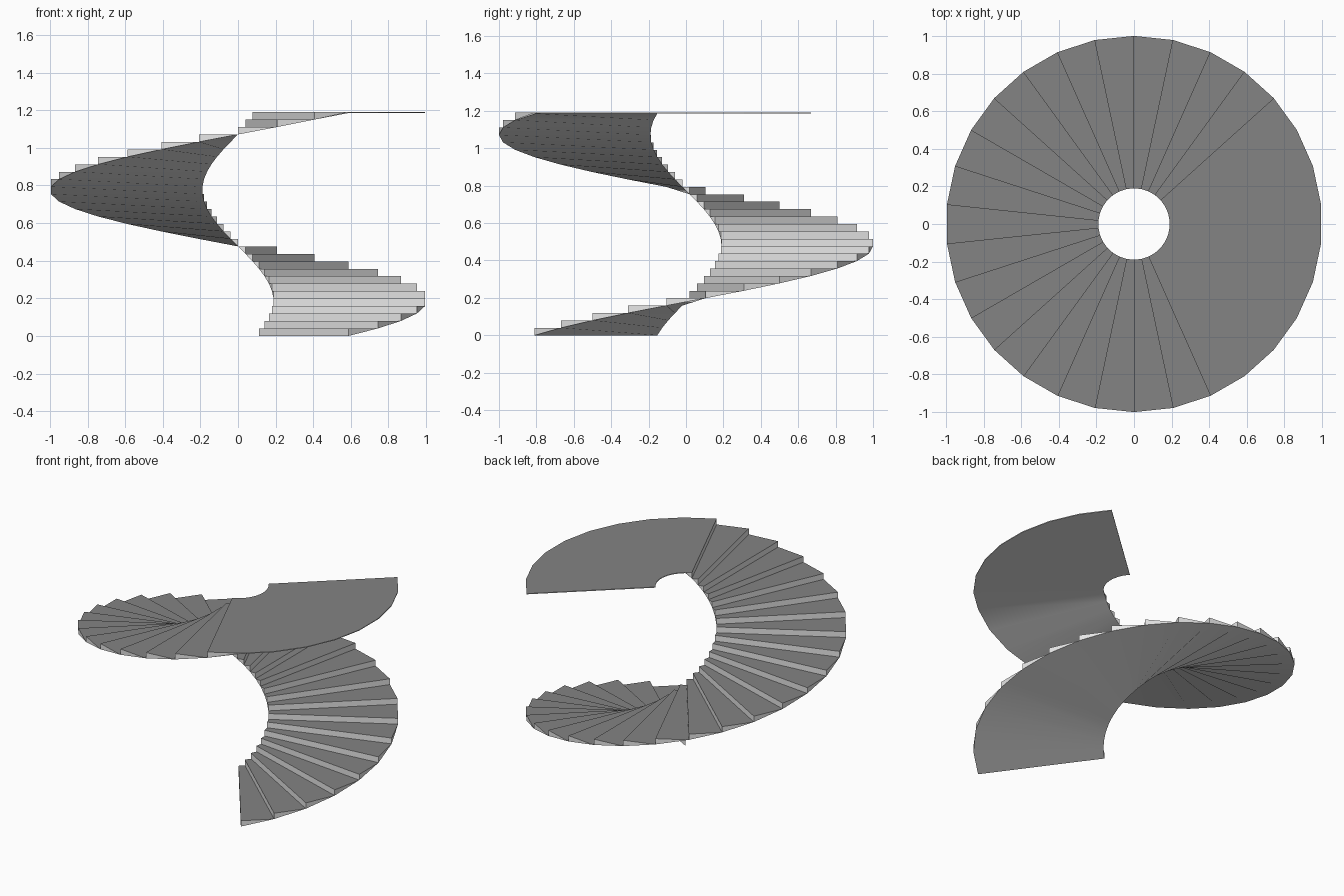
import bpy, bmesh, math

if "Cube" in bpy.data.objects:
    bpy.data.objects.remove(bpy.data.objects["Cube"])

N, SECT = 30, math.radians(12)        # steps, angle of each step
START = math.radians(-54)
H = 1.19 / N                          # riser height
RI, RO = 0.19, 1.0
LAND_SECTORS, LAND_T = 8, 0.005


def material(name, v):
    m = bpy.data.materials.new(name)
    m.diffuse_color = (v, v, v, 1)
    m.use_nodes = True
    m.node_tree.nodes["Principled BSDF"].inputs["Base Color"].default_value = m.diffuse_color
    return m


DARK = material("dark grey", 0.23)
LIGHT = material("light grey", 0.8)
WHITE = material("white", 1.0)


def pt(i, r, z):
    a = START + i * SECT
    return (r * math.cos(a), r * math.sin(a), z)


def face(bm, pts, smooth=False):
    f = bm.faces.new([bm.verts.new(p) for p in pts])
    f.smooth = smooth


def finish(bm, name, mat):
    bmesh.ops.remove_doubles(bm, verts=bm.verts, dist=1e-5)
    me = bpy.data.meshes.new(name)
    bm.to_mesh(me)
    bm.free()
    me.materials.append(mat)
    ob = bpy.data.objects.new(name, me)
    bpy.context.collection.objects.link(ob)
    return ob


# Risers
bm = bmesh.new()
for k in range(N):
    z0, z1 = k * H, (k + 1) * H
    face(bm, [pt(k, RI, z0), pt(k, RO, z0), pt(k, RO, z1), pt(k, RI, z1)])
finish(bm, "risers", WHITE)

# Triangular ends of the wedge steps
bm = bmesh.new()
for k in range(N):
    z0, z1 = k * H, (k + 1) * H
    face(bm, [pt(k, RO, z0), pt(k + 1, RO, z1), pt(k, RO, z1)])
    face(bm, [pt(k, RI, z0), pt(k, RI, z1), pt(k + 1, RI, z1)])
finish(bm, "step_ends", LIGHT)

# Treads, the last one running on as the flat landing
bm = bmesh.new()
for k in range(N + LAND_SECTORS):
    z1 = min(k + 1, N) * H
    face(bm, [pt(k, RI, z1), pt(k, RO, z1), pt(k + 1, RO, z1), pt(k + 1, RI, z1)])
finish(bm, "treads_and_landing", DARK)

# Smooth spiral underside running into the underside of the landing
bm = bmesh.new()
top = N * H - LAND_T
for k in range(N + LAND_SECTORS):
    z0, z1 = min(k * H, top), min((k + 1) * H, top)
    face(bm, [pt(k, RI, z0), pt(k + 1, RI, z1), pt(k + 1, RO, z1), pt(k, RO, z0)], True)
finish(bm, "underside", LIGHT)

# Thin edge around the landing
bm = bmesh.new()
idx = range(N, N + LAND_SECTORS + 1)
edge = [(i, RO) for i in idx] + [(i, RI) for i in reversed(idx)]
for (i, r), (j, s) in zip(edge, edge[1:]):
    face(bm, [pt(i, r, top), pt(j, s, top), pt(j, s, N * H), pt(i, r, N * H)])
finish(bm, "landing_edge", LIGHT)
